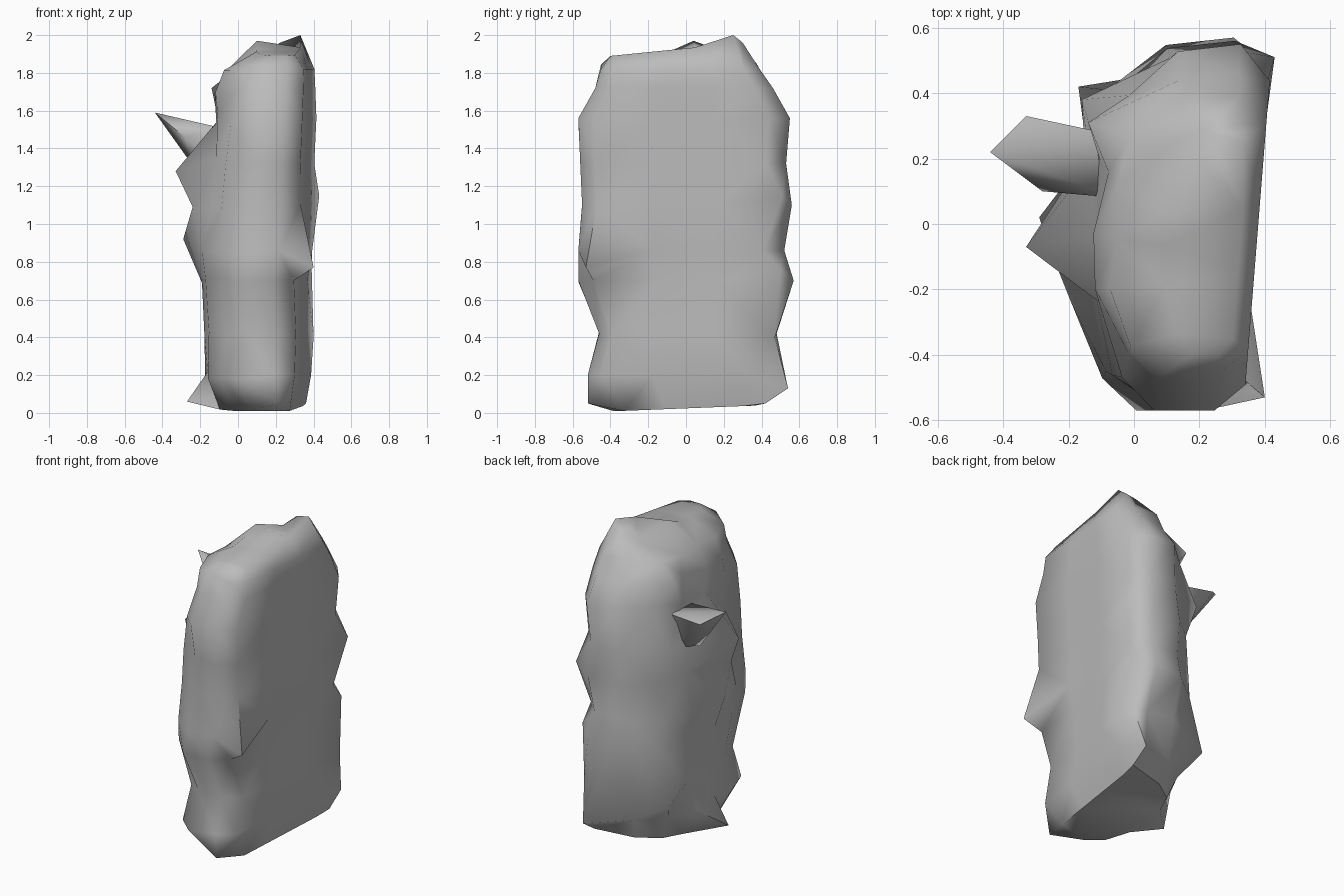
import bpy, bmesh, random
from mathutils import Vector

random.seed(4)
cube = bpy.data.objects.get("Cube")
if cube:
    bpy.data.objects.remove(cube)

stone = bpy.data.materials.new("stone grey")
stone.use_nodes = True
GREY = (0.5, 0.5, 0.5, 1)
stone.diffuse_color = GREY
stone.node_tree.nodes["Principled BSDF"].inputs["Base Color"].default_value = GREY


def finish(bm, name, angle):
    bmesh.ops.recalc_face_normals(bm, faces=bm.faces)
    mesh = bpy.data.meshes.new(name)
    bm.to_mesh(mesh)
    bm.free()
    mesh.materials.append(stone)
    obj = bpy.data.objects.new(name, mesh)
    bpy.context.scene.collection.objects.link(obj)
    bpy.ops.object.select_all(action="DESELECT")
    bpy.context.view_layer.objects.active = obj
    obj.select_set(True)
    bpy.ops.object.shade_smooth_by_angle(angle=angle)


# Slab outline: flat on the +x side, bulging on the -x side
outline = [(1, .07), (1, .36), (1, .64), (1, .9), (.8, 1), (.42, .98), (.12, .86),
           (0, .68), (0, .48), (.05, .3), (.24, .09), (.48, 0), (.82, 0)]

# Each level: height, x low, x high, y low, y high
levels = [
    (.01, -.10, .31, -.38, .38),
    (.2, -.17, .35, -.52, .43),
    (.42, -.17, .35, -.46, .48),
    (.7, -.19, .35, -.57, .57),
    (.86, -.19, .36, -.57, .52),
    (1.1, -.16, .37, -.55, .56),
    (1.32, -.13, .37, -.56, .53),
    (1.56, -.11, .38, -.57, .55),
    (1.72, -.11, .38, -.48, .46),
    (1.82, -.07, .38, -.45, .39),
    (1.93, .10, .33, -.40, .30),
]

bm = bmesh.new()
rings = []
for i, (z, x0, x1, y0, y1) in enumerate(levels):
    ring = []
    shear = .11 if z < .8 else .08
    for u, v in outline:
        y = y0 + (y1 - y0) * v
        p = Vector((x0 + (x1 - x0) * u + shear * y, y, z))
        if i == len(levels) - 1:                    # sloping top
            p.z += .1 * y
        elif i == 0:                                # sloping underside
            p.z += .04 * (y + .35)
        elif u < .5:                                # rough broken side
            p += Vector((random.uniform(-.02, .02), 0, random.uniform(-.03, .03)))
        ring.append(bm.verts.new(p))
    rings.append(ring)
n = len(outline)
for a, b in zip(rings, rings[1:]):
    for k in range(n):
        bm.faces.new((a[k], a[(k + 1) % n], b[(k + 1) % n], b[k]))
bm.faces.new(rings[0])
bm.faces.new(rings[-1])

# Broken corners: the nearest free slab corner is drawn out to each point
corners = [
    (-.33, -.07, 1.28),     # small side spike
    (-.29, .02, .92),       # middle ridge
    (-.24, -.12, 1.09),     # ridge beside it
    (-.27, -.05, .06),      # side foot
    (-.14, .31, 1.72),      # upper back ledge
    (-.16, .38, 1.33),      # rear shoulder
    (-.17, .42, .33),       # rear lower bulge
    (.1, .04, 1.97),        # top ridge
    (.33, .25, 2.0),        # peak
    (.14, .26, 1.89),       # dip beside the peak
    (.43, .51, 1.15),       # back edge
    (.39, .5, .76),         # lower back edge
    (.4, .47, .4),          # back corner
    (.36, .54, .13),        # back foot
    (.36, .42, .05),        # back underside
    (.40, -.53, .77),       # front edge
    (.21, -.52, .05),       # front foot
]
free = list(bm.verts)
for corner in corners:
    target = Vector(corner)
    near = min(free, key=lambda v: (v.co - target).length)
    near.co = target
    free.remove(near)
bmesh.ops.triangulate(bm, faces=bm.faces)
finish(bm, "rock_slab", 1.1)


# Side spike: a faceted blade rooted in the slab
spike = [(-.44, .22, 1.59), (-.33, .33, 1.52), (-.28, .1, 1.46), (-.24, .2, 1.31),
         (-.05, .27, 1.5), (-.05, .08, 1.5), (-.05, .2, 1.25)]
bm = bmesh.new()
points = [bm.verts.new(p) for p in spike]
bmesh.ops.convex_hull(bm, input=points)
finish(bm, "side_spike", 1.1)
